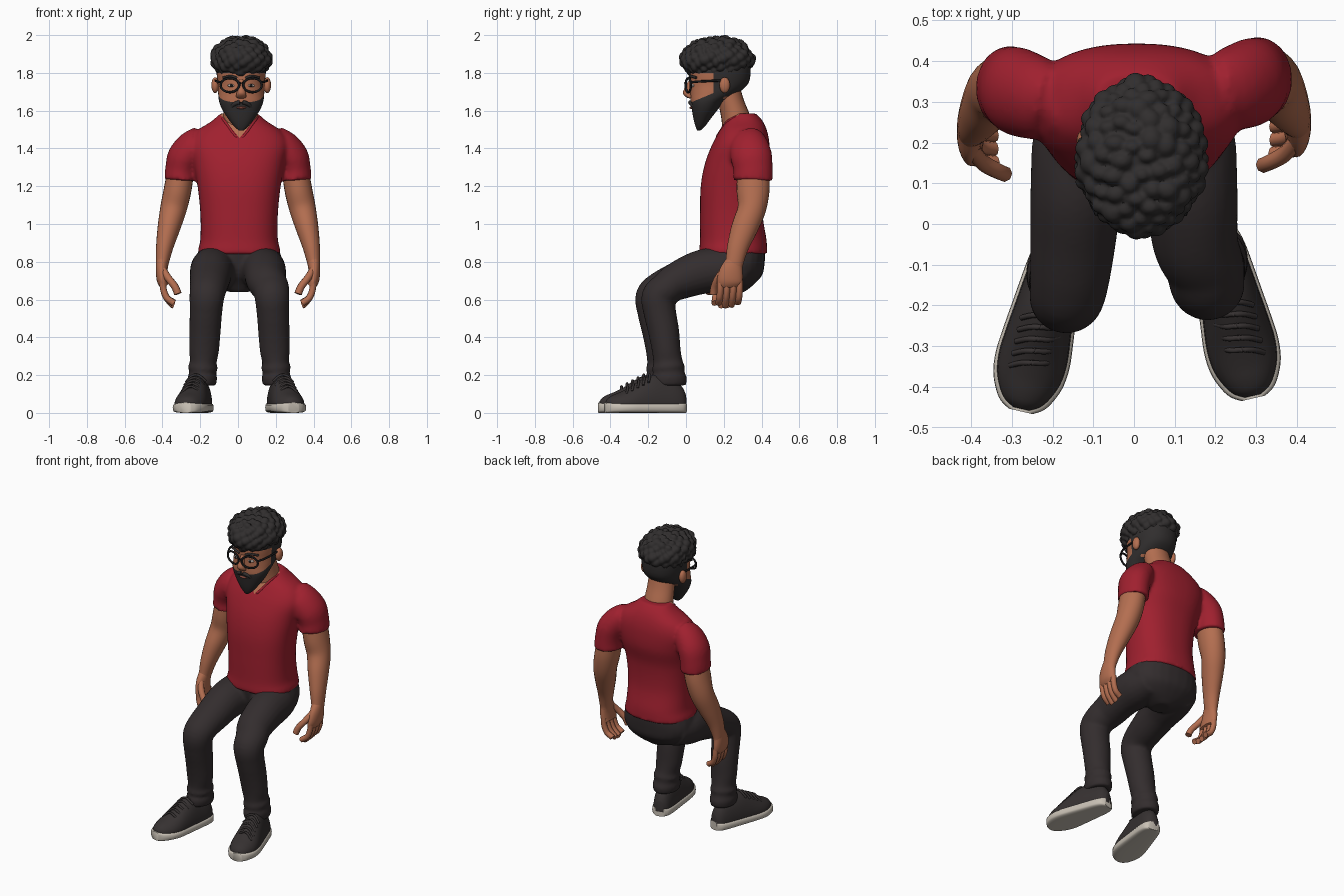
import bpy, bmesh, math, random
from mathutils import Vector, Matrix

cube = bpy.data.objects.get("Cube")
if cube:
    bpy.data.objects.remove(cube)
random.seed(4)


def material(name, *rgb):
    m = bpy.data.materials.new(name)
    m.diffuse_color = (*rgb, 1)
    m.use_nodes = True
    m.node_tree.nodes["Principled BSDF"].inputs["Base Color"].default_value = (*rgb, 1)
    return m


SKIN = material("skin", .455, .157, .081)
RED = material("shirt red", .35, .0145, .028)
PANTS = material("trouser charcoal", .033, .026, .027)
HAIR = material("hair black", .03, .027, .027)
SHOE = material("shoe charcoal", .037, .031, .031)
SOLE = material("sole off white", .58, .53, .46)
FRAME = material("glasses black", .01, .01, .011)
WHITE = material("eye white", .5, .45, .41)
LIP = material("lip brown", .3, .085, .06)
SIDES = (("left", Matrix()), ("right", Matrix.Scale(-1, 4, (1, 0, 0))))


def finish(name, bm, mats, cuts=(), rule=None):
    """Cut along colour borders, colour faces by rule and make the object."""
    for co, no in cuts:
        bmesh.ops.bisect_plane(bm, geom=bm.verts[:] + bm.edges[:] + bm.faces[:], plane_co=co, plane_no=no)
    for f in bm.faces:
        f.material_index = rule(f.calc_center_median()) if rule else 0
    bmesh.ops.recalc_face_normals(bm, faces=bm.faces)
    me = bpy.data.meshes.new(name)
    bm.to_mesh(me)
    bm.free()
    for m in mats:
        me.materials.append(m)
    ob = bpy.data.objects.new(name, me)
    bpy.context.collection.objects.link(ob)
    bpy.ops.object.select_all(action="DESELECT")
    ob.select_set(True)
    bpy.context.view_layer.objects.active = ob
    bpy.ops.object.shade_smooth_by_angle(angle=math.radians(50))
    return ob


def fuse(name, parts, mats, voxel, smooth, cuts=(), rule=None):
    """Blend overlapping parts into one continuous surface."""
    bm = bmesh.new()
    for ob in parts:
        bm.from_mesh(ob.data)
        bpy.data.objects.remove(ob)
    ob = finish(name + "_blend", bm, mats)
    remesh = ob.modifiers.new("blend", "REMESH")
    remesh.mode, remesh.voxel_size = "VOXEL", voxel
    soft = ob.modifiers.new("soften", "SMOOTH")
    soft.iterations = smooth
    bm = bmesh.new()
    bm.from_object(ob, bpy.context.evaluated_depsgraph_get())
    bpy.data.objects.remove(ob)
    return finish(name, bm, mats, cuts, rule)


def spline(rings, sub):
    """Smooth interpolation through rings given as x, y, z, radius a, radius b."""
    pts = [rings[0], *rings, rings[-1]]
    out = []
    for a, b, c, d in zip(pts, pts[1:], pts[2:], pts[3:]):
        for t in [k / sub for k in range(sub)]:
            out.append([q + .5 * t * (r - p + t * (2 * p - 5 * q + 4 * r - s + t * (3 * (q - r) + s - p)))
                        for p, q, r, s in zip(a, b, c, d)])
    return out + [list(rings[-1])]


def loft(name, rings, mats, flat=False, n=24, sub=5, p=2, M=Matrix(), zmin=-9, cuts=(), rule=None):
    bm = bmesh.new()
    path = spline(rings, sub)
    loops = []
    for i, r in enumerate(path):
        t = Vector(path[min(i + 1, len(path) - 1)][:3]) - Vector(path[max(i - 1, 0)][:3])
        t = Vector((0, 0, 1)) if flat else t.normalized()
        side = (Vector((1, 0, 0)) - t * t.x).normalized()
        loop = []
        for a in [math.tau * k / n for k in range(n)]:
            c, s = [math.copysign(abs(w) ** (2 / p), w) for w in (math.cos(a), math.sin(a))]
            v = Vector(r[:3]) + side * c * r[3] + t.cross(side) * s * r[4]
            v.z = max(v.z, zmin)
            loop.append(bm.verts.new(M @ v))
        loops.append(loop)
    for a, b in zip(loops, loops[1:]):
        for k in range(n):
            bm.faces.new((a[k], a[(k + 1) % n], b[(k + 1) % n], b[k]))
    bm.faces.new(loops[0])
    bm.faces.new(loops[-1])
    return finish(name, bm, mats, cuts, rule)


def tube(name, pts, r, mat, M=Matrix()):
    return loft(name, [(*q, r, r) for q in pts], [mat], n=8, sub=4, M=M)


def ball(name, loc, size, mat, M=Matrix()):
    bm = bmesh.new()
    bmesh.ops.create_uvsphere(bm, u_segments=20, v_segments=12, radius=1,
                              matrix=M @ Matrix.LocRotScale(Vector(loc), None, Vector(size)))
    return finish(name, bm, [mat])


# Shirt body and sleeves, blended, with a V neckline showing the chest
V_TIP = Vector((.008, .2, 1.455))
body = [(.84, .25, .218, .18), (.87, .25, .216, .179), (.92, .25, .205, .176), (1.05, .24, .205, .166),
        (1.2, .245, .22, .167), (1.32, .27, .242, .17), (1.42, .29, .26, .152), (1.49, .303, .225, .127),
        (1.545, .308, .145, .098), (1.585, .305, .1, .066)]
shirt = [loft("torso", [(.006, y, z, a, b) for z, y, a, b in body], [RED], flat=True, n=48, p=2.35)]
ARMS = [(side, Matrix.Translation((0, -.022 * (side == "right"), 0)) @ M) for side, M in SIDES]
for side, M in ARMS:
    shirt.append(loft("sleeve", [(.13, .31, 1.4, .07, .09), (.215, .325, 1.42, .085, .102), (.28, .345, 1.36, .09, .11),
                                 (.3, .355, 1.29, .085, .104), (.304, .355, 1.23, .086, .105)], [RED], M=M))
    # Arm and hand
    loft(side + "_arm", [(.3, .355, 1.3, .07, .083), (.32, .355, 1.18, .073, .087), (.342, .348, 1.08, .07, .075),
                         (.366, .31, .98, .06, .07), (.388, .275, .88, .046, .057), (.4, .257, .8, .035, .048),
                         (.402, .25, .77, .03, .05)], [SKIN], M=M)
    loft(side + "_palm", [(.401, .255, .8, .033, .046), (.404, .24, .75, .031, .062), (.4, .232, .7, .029, .068),
                          (.39, .232, .672, .022, .064)], [SKIN], M=M)
    for i in range(4):
        y, tip = .182 + .034 * i, .012 * abs(i - 1.4)
        tube(f"{side}_finger_{i + 1}", [(.398, y, .7), (.395, y, .655), (.378, y - .004, .61),
                                       (.348, y - .008, .57 + tip), (.34, y - .008, .564 + tip)], .0175, SKIN, M)
    tube(side + "_thumb", [(.398, .205, .76), (.37, .172, .715), (.335, .152, .67), (.318, .145, .63)], .02, SKIN, M)
fuse("shirt", shirt, [RED, SKIN], .011, 5,
     [(V_TIP, (-1.2, 0, 1)), (V_TIP, (1.2, 0, 1)), ((0, .28, 0), (0, 1, 0))],
     lambda c: int(c.y < .28 and c.z > V_TIP.z + 1.2 * abs(c.x - V_TIP.x)))
tube("collar", [(-.088, .265, 1.568), (-.066, .215, 1.538), (.008, .158, 1.452), (.082, .215, 1.538),
                (.104, .265, 1.568)], .007, RED)
loft("neck", [(.01, .275, 1.45, .1, .08), (.012, .265, 1.56, .092, .078), (.015, .235, 1.66, .086, .07),
              (.018, .21, 1.75, .085, .07)], [SKIN], flat=True)

# Trousers: hips and bent legs, blended
trousers = [loft("hips", [(.005, .25, .64, .05, .06), (.005, .26, .68, .15, .1), (.005, .262, .73, .207, .142),
                          (.005, .258, .79, .23, .158), (.005, .255, .86, .215, .165), (.005, .25, .92, .19, .16)],
                 [PANTS], flat=True, p=2.3)]
for side, M in SIDES:
    # The left foot and knee sit slightly further back and outward
    dx, dy = (.015, .032) if side == "left" else (0, 0)
    thigh = [(.11, .31, .77, .105, .1), (.125, .2, .762, .124, .118), (.141, .08, .745, .114, .117),
             (.15, -.04, .7, .106, .102)]
    shin = [(.158, -.135, .658, .098, .09), (.165, -.178, .612, .092, .09), (.17, -.17, .53, .086, .086),
            (.175, -.15, .43, .083, .082), (.18, -.136, .33, .079, .076), (.184, -.128, .27, .071, .078),
            (.186, -.125, .24, .079, .087), (.187, -.122, .215, .071, .083), (.188, -.122, .185, .078, .095),
            (.188, -.122, .145, .071, .09)]
    trousers.append(loft("leg", thigh + [(x + dx, y + dy, z, a, b) for x, y, z, a, b in shin], [PANTS], M=M))
    # Shoe, turned outward
    F = M @ Matrix.Translation((.18 + dx, -.035 + dy, 0)) @ Matrix.Rotation(math.radians(13), 4, "Z")
    outline = [(0, .026, .1), (-.02, .046, .14), (-.06, .058, .175), (-.12, .066, .195), (-.18, .073, .2),
               (-.24, .08, .175), (-.3, .085, .137), (-.35, .08, .112), (-.39, .064, .096), (-.415, .046, .082),
               (-.43, .022, .065)]
    loft(side + "_shoe_upper", [(0, y, .045, w, h - .045) for y, w, h in outline], [SHOE], M=F, zmin=.03)
    loft(side + "_shoe_sole", [(0, y * 1.015, .027, w + .008, .027) for y, w, h in outline], [SOLE], M=F, p=4)
    for i in range(5):
        y, z = -.19 - .03 * i, .196 - .0155 * i
        tube(f"{side}_lace_{i + 1}", [(-.05, y + .012, z - .028), (-.025, y, z - .004), (0, y - .004, z + .006),
                                     (.025, y - .01, z - .004), (.05, y - .022, z - .034)], .007, SHOE, F)
fuse("trousers", trousers, [PANTS], .01, 4)

# Head: skin with beard, sideburns and shaved back coloured by region
CX = .017
skull = [(1.495, .068, .012, .008), (1.515, .075, .036, .024), (1.55, .083, .064, .042), (1.6, .098, .097, .066),
         (1.645, .113, .116, .088), (1.69, .148, .122, .124), (1.74, .175, .124, .152), (1.8, .182, .13, .16),
         (1.87, .18, .125, .155), (1.93, .18, .09, .11), (1.96, .18, .03, .04)]


def head_colour(c):
    beard = c.z < 1.645 + .42 * (c.y - .03) and c.y < .2
    sideburn = .145 < c.y < .195 and abs(c.x - CX) > .06
    return int(beard or sideburn or c.z > 1.8 or (c.y > .195 and c.z > 1.675))


loft("head", [(CX, y, z, a, b) for z, y, a, b in skull], [SKIN, HAIR], flat=True, n=40, p=2.2,
     cuts=[((0, .03, 1.645), (0, -.42, 1)), ((0, .195, 0), (0, 1, 0)), ((0, .145, 0), (0, 1, 0)),
           ((0, 0, 1.675), (0, 0, 1)), ((0, 0, 1.8), (0, 0, 1))], rule=head_colour)
loft("nose", [(CX, .03, 1.765, .012, .012), (CX, .018, 1.735, .015, .018), (CX, .006, 1.695, .024, .022),
              (CX, .018, 1.672, .026, .018), (CX, .026, 1.665, .012, .008)], [SKIN], flat=True)
ball("lower_lip", (CX, .03, 1.616), (.026, .012, .007), LIP)
tube("moustache", [(CX - .055, .05, 1.618), (CX - .03, .028, 1.638), (CX, .022, 1.645), (CX + .03, .028, 1.638),
                   (CX + .055, .05, 1.618)], .011, HAIR)
for side, S in SIDES:
    M = Matrix.Translation((CX, 0, 0)) @ S
    ball(side + "_ear", (.138, .205, 1.735), (.02, .028, .042), SKIN, M)
    ball(side + "_eye", (.052, .036, 1.733), (.02, .012, .008), WHITE, M)
    ball(side + "_iris", (.052, .026, 1.733), (.008, .004, .008), FRAME, M)
    tube(side + "_eyebrow", [(.022, .022, 1.772), (.055, .024, 1.783), (.095, .054, 1.774)], .007, HAIR, M)
    # Glasses: rim and temple arm
    tube(side + "_glasses_rim", [(.06 + .049 * math.cos(a), .012 + .014 * math.cos(a), 1.735 + .037 * math.sin(a))
                                 for a in [math.tau * k / 16 for k in range(17)]], .0062, FRAME, M)
    tube(side + "_glasses_arm", [(.106, .022, 1.75), (.13, .08, 1.755), (.137, .19, 1.76)], .006, FRAME, M)
tube("glasses_bridge", [(CX - .014, .0, 1.742), (CX, -.005, 1.747), (CX + .014, .0, 1.742)], .006, FRAME)

# Curly hair: a core with clumps spread evenly over it, blended into soft lumps
curls = [ball("core", (CX, .166, 1.875), (.142, .175, .104), HAIR)]
for i in range(130):
    h = 1 - 1.7 * (i + .5) / 130
    r, a = math.sqrt(1 - h * h), i * 2.39996
    d = Vector((r * math.cos(a), r * math.sin(a), h))
    pos = Vector((CX + .14 * d.x, .165 + .176 * d.y, 1.875 + .102 * d.z))
    if pos.z > 1.802:
        size = random.uniform(.02, .031)
        curls.append(ball("curl", pos, (size, size * random.uniform(.7, 1.1), size * .95), HAIR))
fuse("curly_hair", curls, [HAIR], .0065, 1)
